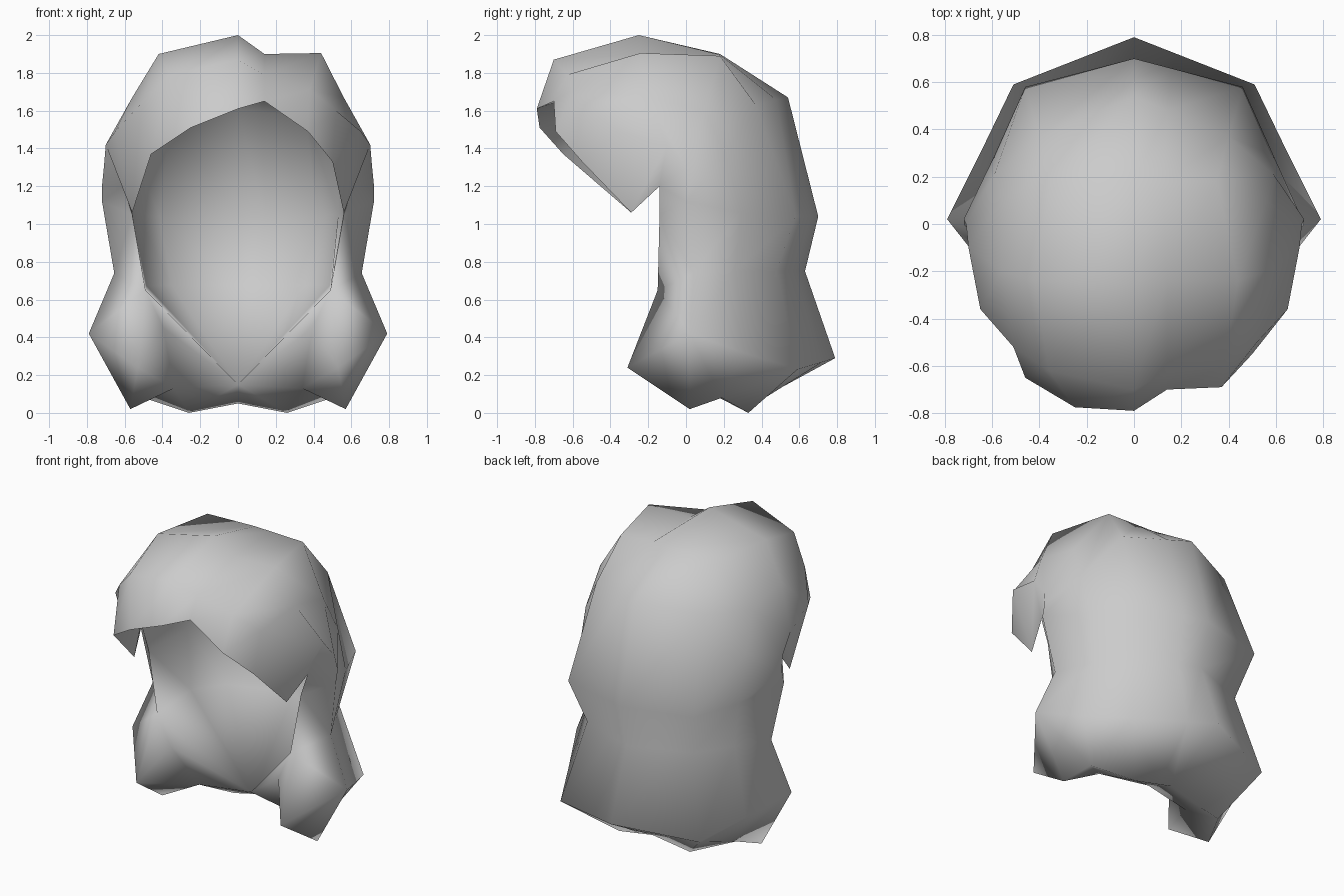
import bpy, bmesh, math
from mathutils import Vector

cube = bpy.data.objects.get("Cube")
if cube:
    bpy.data.objects.remove(cube, do_unlink=True)

mat = bpy.data.materials.new("light_grey")
mat.use_nodes = True
mat.diffuse_color = (0.6, 0.6, 0.6, 1)
bsdf = mat.node_tree.nodes["Principled BSDF"]
bsdf.inputs["Base Color"].default_value = (0.6, 0.6, 0.6, 1)
bsdf.inputs["Roughness"].default_value = 0.8

bm = bmesh.new()


def vert(p):
    return bm.verts.new(p)


def flip(p):
    return (-p[0], p[1], p[2])


def face(*vs):
    """Make a face, dropping repeated corners."""
    vs = list(dict.fromkeys(vs))
    if len(vs) > 2:
        bm.faces.new(vs)


def strip(a, b):
    for i in range(len(a) - 1):
        face(a[i], a[i + 1], b[i + 1], b[i])


def full_row(half):
    """Half row (side to centre) -> eight points, with a parting column."""
    centre, mid = Vector(half[3]), Vector(half[2])
    return [flip(p) for p in half[:3]] + [half[3], centre.lerp(mid, 0.35)] + half[2::-1]


# Asymmetric fringe and crown, from one side to the other
rows = [
    [(-.56, -.29, 1.06), (-.46, -.65, 1.37), (-.25, -.775, 1.51), (0, -.79, 1.61),
     (.14, -.70, 1.65), (.37, -.69, 1.49), (.50, -.55, 1.33), (.56, -.29, 1.06)],
    [(-.65, -.36, 1.49), (-.51, -.52, 1.64), (-.36, -.62, 1.79), (0, -.70, 1.87),
     (.14, -.63, 1.79), (.38, -.60, 1.71), (.52, -.50, 1.60), (.65, -.36, 1.49)],
    [(-.70, -.10, 1.42), (-.56, -.20, 1.67), (-.42, -.24, 1.90), (0, -.25, 2.0),
     (.14, -.24, 1.90), (.44, -.24, 1.905), (.56, -.20, 1.67), (.70, -.10, 1.42)],
]
# Symmetric back, side to centre, top to bottom
for half in (
    [(.71, .00, 1.30), (.56, .10, 1.60), (.35, .18, 1.89), (0, .18, 1.90)],
    [(.72, .02, 1.20), (.59, .21, 1.36), (.40, .37, 1.63), (0, .54, 1.67)],
    [(.72, .00, 1.12), (.59, .29, 1.06), (.46, .58, 1.04), (0, .70, 1.04)],
    [(.655, .04, .74), (.54, .26, .75), (.39, .48, .75), (0, .63, .75)],
    [(.79, .02, .42), (.65, .30, .32), (.51, .59, .23), (0, .79, .29)],
    [(.57, .02, .02), (.50, .19, .08), (.26, .33, .00), (0, .35, .05)],
):
    rows.append(full_row(half))

# Outer hair surface
outer = [[vert(p) for p in row] for row in rows]
for a, b in zip(outer[:7], outer[1:8]):
    strip(a, b)

# Front edge of each side: notch, temple, jaw, lock tip, lock fold, lock inside
EDGE = [(.61, -.14, 1.20), (.56, -.14, 1.05), (.49, -.15, .65),
        (.53, -.31, .24), (.395, -.14, .45), (.34, .08, .13)]
right = [vert(p) for p in EDGE]
left = [vert(flip(p)) for p in EDGE]
tip = vert((0, .135, .15))

for edge, col, order in ((left, 0, (0, 1, 2, 3)), (right, 7, (7, 6, 5, 4, 3))):
    notch, temple, jaw, lock, fold, inside = edge
    side = [row[col] for row in outer]
    # Side panel and curled lock
    face(side[0], side[1], side[2])
    face(side[0], side[2], notch)
    face(notch, side[2], side[3])
    face(notch, side[3], side[4])
    face(notch, side[4], side[5], temple)
    face(temple, side[5], side[6], jaw)
    face(jaw, side[6], side[7], lock)
    face(lock, side[7], side[8])
    face(jaw, fold, lock)
    # Hem, curling under at the nape
    rim = [outer[7][i] for i in order]
    base = [outer[8][i] for i in order]
    strip(rim[:2], base[:2])
    face(rim[1], rim[2], base[1])
    face(base[1], rim[2], base[2])
    strip(rim[2:], base[2:])
    # Underside, from the lock to the nape
    face(fold, inside, lock)
    face(jaw, tip, fold)
    face(fold, tip, inside)
    face(inside, base[0], lock)
    face(inside, base[1], base[0])
    face(inside, base[2], base[1])
    face(tip, base[2], inside)
    for a, b in zip(base[2:], base[3:]):
        face(tip, a, b)

# Inner lining, an inset copy of the crown and back ending in a point
lining = [outer[0]]
for k, e, drop in ((2, 0, 0), (4, 0, 0), (5, 1, 0), (6, 2, .1)):
    inner = [vert((x * .9, y * .85 - .02, 1 + (z - 1) * .9 - drop)) for x, y, z in rows[k][1:7]]
    lining.append([left[e]] + inner + [right[e]])
for a, b in zip(lining, lining[1:]):
    strip(a, b)
for a, b in zip(lining[-1], lining[-1][1:]):
    face(a, b, tip)

bmesh.ops.recalc_face_normals(bm, faces=bm.faces[:])
mesh = bpy.data.meshes.new("hair")
bm.to_mesh(mesh)
bm.free()
mesh.materials.append(mat)
hair = bpy.data.objects.new("hair", mesh)
bpy.context.scene.collection.objects.link(hair)

bpy.ops.object.select_all(action='DESELECT')
hair.select_set(True)
bpy.context.view_layer.objects.active = hair
bpy.ops.object.shade_smooth_by_angle(angle=math.radians(88))
